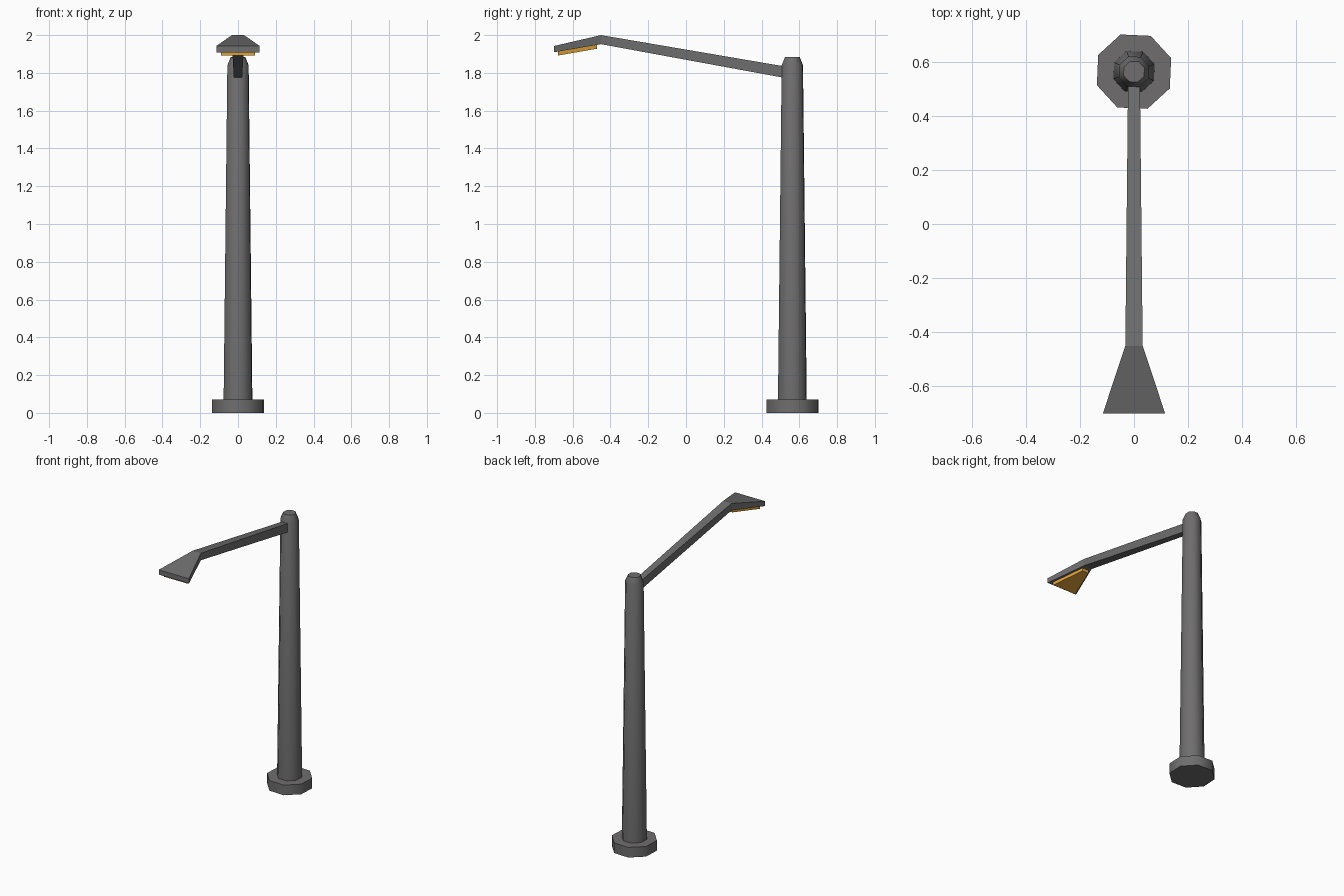
import bpy, math

if "Cube" in bpy.data.objects:
    bpy.data.objects.remove(bpy.data.objects["Cube"])

def material(name, color):
    m = bpy.data.materials.new(name)
    m.diffuse_color = (*color, 1)
    m.use_nodes = True
    m.node_tree.nodes["Principled BSDF"].inputs["Base Color"].default_value = m.diffuse_color
    return m

GREY = material("dark_grey_metal", (0.16, 0.155, 0.155))
AMBER = material("amber_lamp", (0.75, 0.36, 0.04))
POLE_Y = 0.563

def build(name, verts, faces, mat, smooth=False):
    me = bpy.data.meshes.new(name)
    me.from_pydata(verts, [], faces)
    me.materials.append(mat)
    ob = bpy.data.objects.new(name, me)
    bpy.context.collection.objects.link(ob)
    if smooth:
        bpy.ops.object.select_all(action='DESELECT')
        ob.select_set(True)
        bpy.context.view_layer.objects.active = ob
        bpy.ops.object.shade_smooth_by_angle(angle=math.radians(50))
    return ob

def loft(name, rings, mat, smooth=False):
    """Skin equal-sized vertex rings (counter-clockwise along the path), capped."""
    n = len(rings[0])
    verts = [v for r in rings for v in r]
    faces = [tuple(range(n))[::-1], tuple(range(len(verts) - n, len(verts)))]
    for k in range(len(rings) - 1):
        for i in range(n):
            j = (i + 1) % n
            faces.append((k*n + i, k*n + j, k*n + n + j, k*n + n + i))
    return build(name, verts, faces, mat, smooth)

def octagon(r, z):
    return [(r * math.cos(math.radians(20 + 45*i)),
             POLE_Y + r * math.sin(math.radians(20 + 45*i)), z) for i in range(8)]

def section(y, w, low, high):
    """Rectangular cross-section, ordered for a path heading toward -y."""
    return [(-w, y, low), (w, y, low), (w, y, high), (-w, y, high)]

# octagonal foot and tapered pole with a chamfered top
loft("base", [octagon(0.146, 0), octagon(0.146, 0.07)], GREY, True)
loft("pole", [octagon(0.081, 0.07), octagon(0.060, 1.84), octagon(0.041, 1.885)], GREY, True)

# sloping arm
loft("arm", [section(0.53, 0.022, 1.772, 1.833), section(-0.45, 0.032, 1.952, 2.0)], GREY)

# flared lamp head
loft("lamp_head", [section(-0.45, 0.032, 1.952, 2.0), section(-0.70, 0.115, 1.909, 1.942)], GREY)

# glowing panel under the head
loft("lamp_panel", [section(-0.471, 0.024, 1.928, 1.950), section(-0.677, 0.09, 1.892, 1.915)], AMBER)
